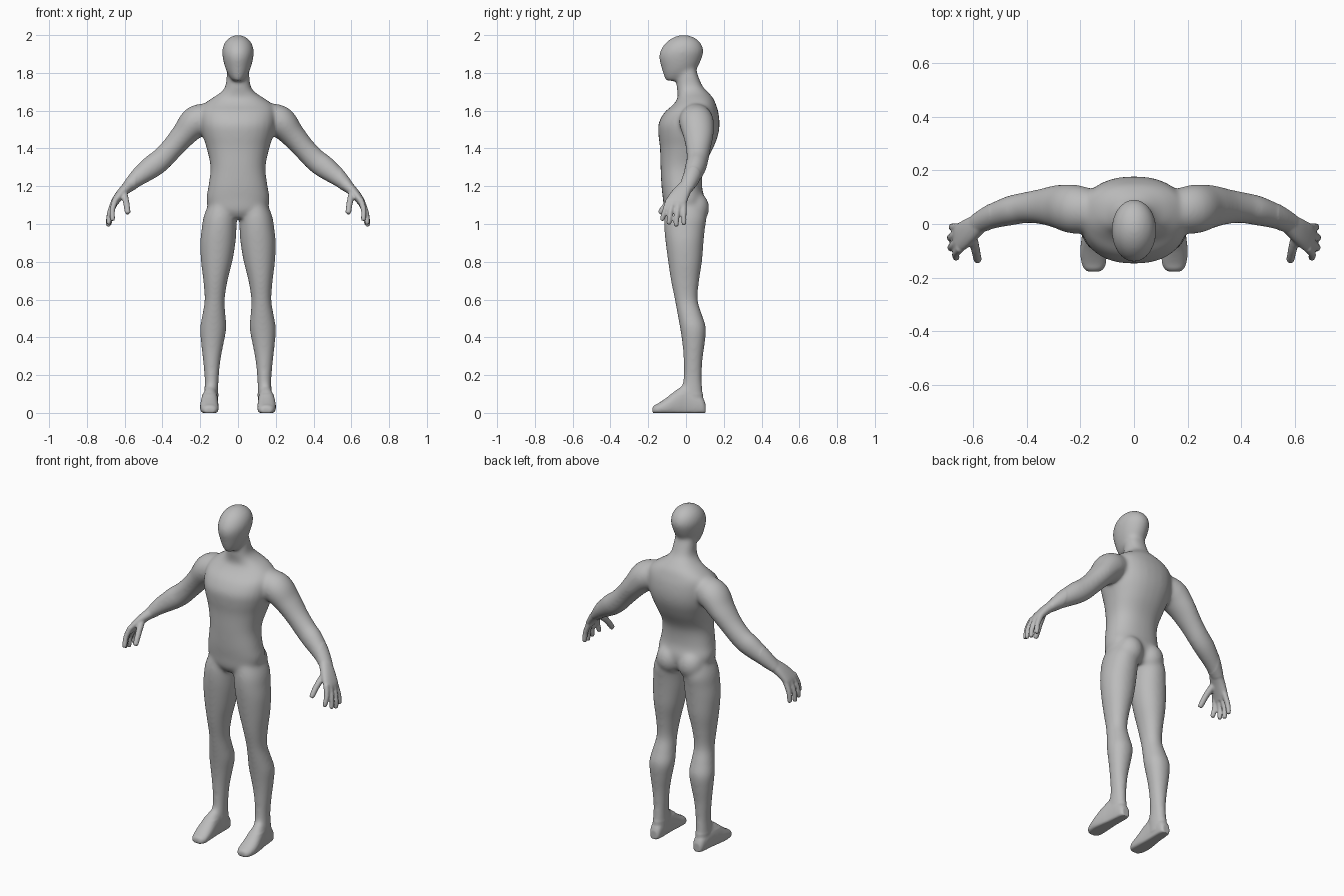
import bpy, bmesh, math
from mathutils import Vector, Matrix

if "Cube" in bpy.data.objects:
    bpy.data.objects.remove(bpy.data.objects["Cube"])


def spline(rows, steps=5):
    """Catmull-Rom interpolation of section rows."""
    out = []
    for i in range(len(rows) - 1):
        a, b = rows[max(i - 1, 0)], rows[i]
        c, d = rows[i + 1], rows[min(i + 2, len(rows) - 1)]
        for k in range(steps):
            t = k / steps
            out.append([0.5 * (2 * q + (r - p) * t + (2 * p - 5 * q + 4 * r - s) * t * t
                               + (3 * q - p - 3 * r + s) * t ** 3)
                        for p, q, r, s in zip(a, b, c, d)])
    return out + [list(rows[-1])]


def loft(bm, rows, axes=None, power=2.0, n=28):
    """Skin rows of (x, y, z, ru, rv); without axes the rings follow the path."""
    rows = spline(rows)
    pts = [Vector(r[:3]) for r in rows]
    rings = []
    for i, r in enumerate(rows):
        if axes:
            u, v = axes
        else:
            t = (pts[min(i + 1, len(pts) - 1)] - pts[max(i - 1, 0)]).normalized()
            u = Vector((0, 1, 0))
            u = (u - t * u.dot(t)).normalized()
            v = t.cross(u)
        ring = []
        for k in range(n):
            a = 2 * math.pi * k / n
            c, s = math.cos(a), math.sin(a)
            p = pts[i] + u * (r[3] * math.copysign(abs(c) ** (2 / power), c)) \
                + v * (r[4] * math.copysign(abs(s) ** (2 / power), s))
            p.z = max(p.z, 0.0)
            ring.append(bm.verts.new(p))
        rings.append(ring)
    for a, b in zip(rings, rings[1:]):
        for k in range(n):
            bm.faces.new((a[k], a[(k + 1) % n], b[(k + 1) % n], b[k]))
    bm.faces.new(rings[0])
    bm.faces.new(rings[-1])


X, Y, Z = Vector((1, 0, 0)), Vector((0, 1, 0)), Vector((0, 0, 1))


def upright(rows):
    """(z, x min, x max, y front, y back) -> loft rows."""
    return [((a + b) / 2, (f + k) / 2, z, (b - a) / 2, (k - f) / 2) for z, a, b, f, k in rows]


bm = bmesh.new()

# leg
loft(bm, upright([
    (1.12, .01, .15, -.10, .09), (1.04, .006, .182, -.115, .108), (.97, .008, .193, -.115, .10),
    (.9, .013, .2, -.108, .093), (.8, .03, .196, -.095, .085), (.7, .055, .184, -.08, .07),
    (.6, .07, .177, -.06, .062), (.52, .066, .189, -.045, .085), (.45, .061, .201, -.032, .106),
    (.37, .075, .196, -.02, .1), (.28, .092, .186, -.013, .088), (.18, .102, .177, -.014, .084),
    (.1, .104, .179, -.03, .09), (.03, .105, .18, -.03, .095)]), (X, Y), 2.1)

# foot, sections from heel to toe with a flat sole
foot = [(.103, .143, .022, .05), (.08, .143, .034, .09), (.0, .147, .04, .14), (-.04, .15, .044, .132),
        (-.1, .152, .049, .083), (-.145, .15, .046, .052), (-.168, .15, .036, .04), (-.178, .15, .022, .028)]
loft(bm, [(x, y, h * .4, w, h * .6) for y, x, w, h in foot], (X, Z), 2.2)

# buttock
bmesh.ops.create_icosphere(bm, subdivisions=4, radius=1, matrix=Matrix.Translation((.072, .05, 1.085))
                           @ Matrix.Diagonal((.075, .073, .085, 1)))

# arm
loft(bm, [(.14, .05, 1.565, .075, .075), (.22, .055, 1.543, .092, .085), (.285, .065, 1.475, .082, .068),
          (.35, .065, 1.40, .066, .06), (.41, .06, 1.338, .058, .061), (.46, .05, 1.30, .056, .061),
          (.53, .028, 1.245, .047, .047), (.59, 0, 1.19, .038, .03)])

# palm
loft(bm, [(.575, .005, 1.205, .037, .03), (.615, -.025, 1.165, .047, .026),
          (.65, -.05, 1.12, .054, .021), (.664, -.055, 1.092, .05, .015)], power=2.3)

# fingers and thumb as (base, middle, tip)
digits = [((.648, -.09, 1.13), (.665, -.11, 1.075), (.664, -.126, 1.025)),
          ((.655, -.068, 1.12), (.679, -.083, 1.06), (.684, -.09, 1.005)),
          ((.655, -.038, 1.12), (.681, -.048, 1.05), (.686, -.052, .995)),
          ((.648, -.012, 1.12), (.674, -.012, 1.055), (.68, -.011, 1.003)),
          ((.605, -.045, 1.165), (.592, -.095, 1.115), (.584, -.134, 1.062))]
for i, (a, b, c) in enumerate(digits):
    r = .017 if i == 4 else .0145
    end = Vector(c) + (Vector(c) - Vector(b)).normalized() * .009
    loft(bm, [(*a, r * 1.15, r * 1.15), (*b, r, r), (*c, r * .88, r * .88), (*end, r * .4, r * .4)], n=14)

# mirror the limbs to the other side
twin = bmesh.ops.duplicate(bm, geom=bm.verts[:] + bm.edges[:] + bm.faces[:])["geom"]
for v in twin:
    if isinstance(v, bmesh.types.BMVert):
        v.co.x *= -1

# torso and neck
loft(bm, upright([(z, -w, w, f, b) for z, w, f, b in [
    (1.03, .07, -.09, .07), (1.07, .145, -.115, .092), (1.13, .168, -.122, .1), (1.2, .157, -.13, .085),
    (1.3, .146, -.135, .094), (1.4, .166, -.138, .143), (1.47, .188, -.146, .17), (1.53, .2, -.146, .178),
    (1.59, .2, -.115, .172), (1.63, .185, -.07, .16), (1.665, .14, -.045, .145), (1.695, .094, -.045, .12),
    (1.73, .067, -.05, .088), (1.79, .06, -.045, .063), (1.83, .05, -.03, .05)]]), (X, Y), 2.3)

# head
loft(bm, upright([(z, -w, w, f, b) for z, w, f, b in [
    (1.758, .028, -.108, -.02), (1.79, .052, -.12, .03), (1.83, .069, -.131, .062), (1.88, .081, -.143, .085),
    (1.92, .084, -.135, .093), (1.96, .071, -.107, .077), (1.987, .045, -.07, .045),
    (2.001, .014, -.03, .005)]]), (X, Y), 2.0)

bmesh.ops.recalc_face_normals(bm, faces=bm.faces[:])
mesh = bpy.data.meshes.new("body_parts")
bm.to_mesh(mesh)
bm.free()

# fuse the parts into one skin
body = bpy.data.objects.new("body", mesh)
bpy.context.collection.objects.link(body)
fuse = body.modifiers.new("fuse", 'REMESH')
fuse.mode = 'VOXEL'
fuse.voxel_size = .006
soft = body.modifiers.new("soften", 'SMOOTH')
soft.factor = .5
soft.iterations = 4
bpy.context.view_layer.update()
skin = bpy.data.meshes.new_from_object(body.evaluated_get(bpy.context.evaluated_depsgraph_get()))
body.modifiers.clear()
body.data = skin

# blend the joints further, sparing hands and feet
bm = bmesh.new()
bm.from_mesh(skin)
soft_verts = [v for v in bm.verts if abs(v.co.x) < .54 and v.co.z > .1]
for _ in range(25):
    bmesh.ops.smooth_vert(bm, verts=soft_verts, factor=.5, use_axis_x=True, use_axis_y=True, use_axis_z=True)
for f in bm.faces:
    f.smooth = True
    f.material_index = 0
bm.to_mesh(skin)
bm.free()

grey = bpy.data.materials.new("plain grey")
grey.diffuse_color = (.5, .5, .5, 1)
grey.use_nodes = True
grey.node_tree.nodes["Principled BSDF"].inputs["Base Color"].default_value = grey.diffuse_color
skin.materials.clear()
skin.materials.append(grey)
